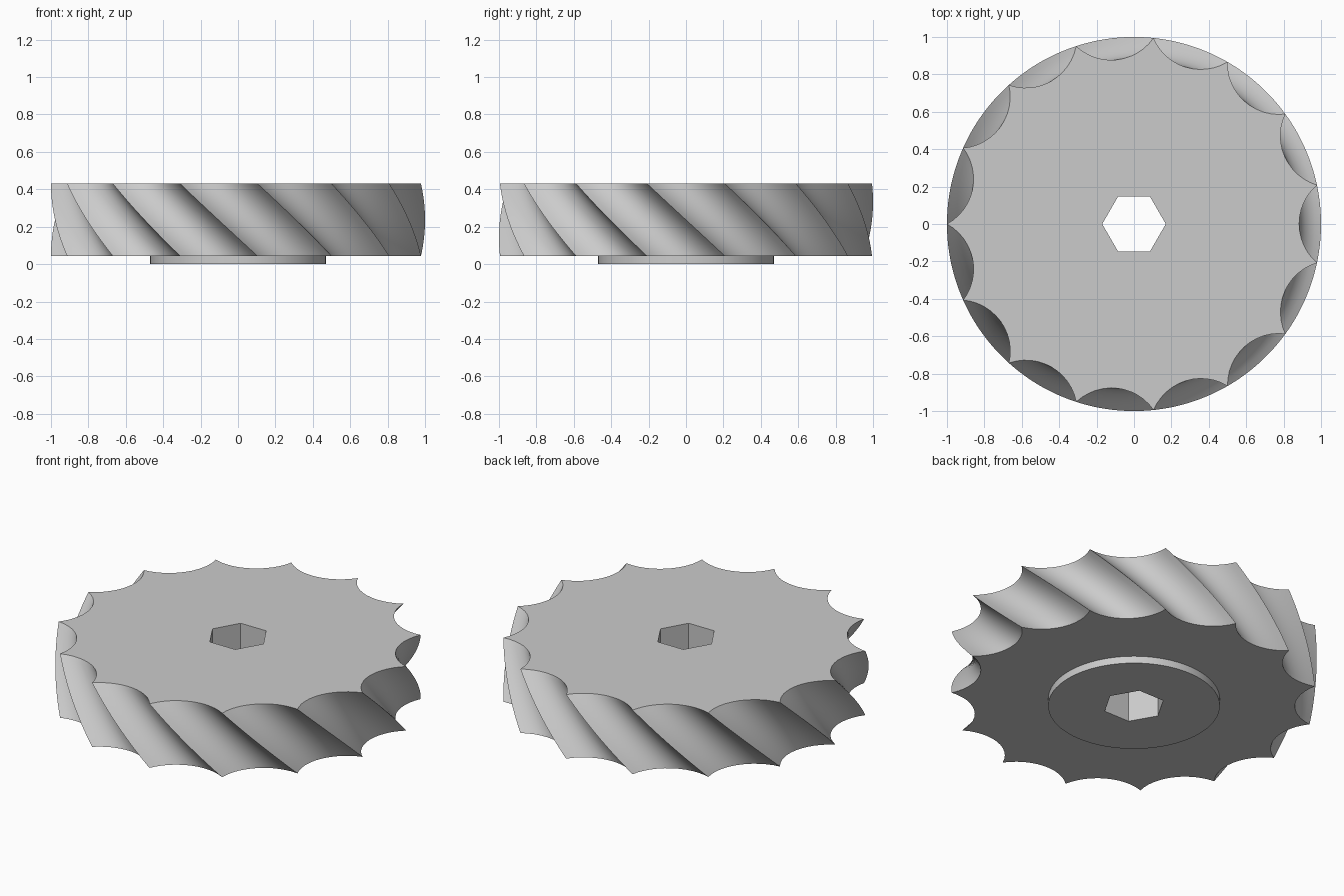
import bpy, bmesh, math

if "Cube" in bpy.data.objects:
    bpy.data.objects.remove(bpy.data.objects["Cube"])

TEETH, STEPS, LAYERS = 15, 12, 20
Z_HUB, Z_TOP = 0.043, 0.43
PITCH = 2 * math.pi / TEETH

grey = bpy.data.materials.new("plain grey")
grey.diffuse_color = (0.6, 0.6, 0.6, 1)
grey.use_nodes = True
grey.node_tree.nodes["Principled BSDF"].inputs["Base Color"].default_value = grey.diffuse_color


def circle(radius, count, z):
    return [(radius * math.cos(2 * math.pi * i / count),
             radius * math.sin(2 * math.pi * i / count), z) for i in range(count)]


def scalloped(z, turn):
    """Ring of round hollows meeting at sharp tips on the unit circle."""
    half, tip, floor = math.sin(PITCH / 2), math.cos(PITCH / 2), 0.883
    depth = tip - floor
    r = (half ** 2 + depth ** 2) / (2 * depth)
    sweep = math.asin(half / r)
    pts = []
    for t in range(TEETH):
        a = t * PITCH + turn
        for s in range(STEPS):
            b = sweep * (2 * s / STEPS - 1)
            x, y = floor + r - r * math.cos(b), r * math.sin(b)
            pts.append((x * math.cos(a) - y * math.sin(a),
                        x * math.sin(a) + y * math.cos(a), z))
    return pts


def add_loop(bm, pts):
    return [bm.verts.new(p) for p in pts]


def bridge(bm, low, high):
    n = len(low)
    for i in range(n):
        j = (i + 1) % n
        bm.faces.new((low[i], low[j], high[j], high[i]))


def cap(bm, outer, inner):
    """Flat face between two closed loops."""
    edges = []
    for loop in (outer, inner):
        for i, v in enumerate(loop):
            w = loop[(i + 1) % len(loop)]
            edges.append(bm.edges.get((v, w)) or bm.edges.new((v, w)))
    bmesh.ops.triangle_fill(bm, edges=edges, use_beauty=True)


def finish(bm, name):
    bmesh.ops.recalc_face_normals(bm, faces=bm.faces)
    bmesh.ops.dissolve_limit(bm, angle_limit=0.0005, verts=[],
                             edges=[e for e in bm.edges if abs(e.calc_face_angle(1)) < 0.0005])
    mesh = bpy.data.meshes.new(name)
    bm.to_mesh(mesh)
    bm.free()
    mesh.materials.append(grey)
    obj = bpy.data.objects.new(name, mesh)
    bpy.context.collection.objects.link(obj)
    bpy.ops.object.select_all(action='DESELECT')
    obj.select_set(True)
    bpy.context.view_layer.objects.active = obj
    bpy.ops.object.shade_smooth_by_angle(angle=math.radians(30))


def build():
    # Wheel and raised hub as one closed solid with a hexagonal bore
    bm = bmesh.new()
    # Twisted scalloped rim: one tooth of turn over the height
    rings = [add_loop(bm, scalloped(Z_HUB + (Z_TOP - Z_HUB) * k / LAYERS,
                                    PITCH * (1 - k / LAYERS)))
             for k in range(LAYERS + 1)]
    for low, high in zip(rings, rings[1:]):
        bridge(bm, low, high)
    # Hub disc
    hub_low = add_loop(bm, circle(0.47, 72, 0))
    hub_high = add_loop(bm, circle(0.47, 72, Z_HUB))
    bridge(bm, hub_low, hub_high)
    # Hexagonal bore
    hex_low = add_loop(bm, circle(0.17, 6, 0))
    hex_high = add_loop(bm, circle(0.17, 6, Z_TOP))
    bridge(bm, hex_low, hex_high)
    # Flat faces
    cap(bm, rings[-1], hex_high)
    cap(bm, rings[0], hub_high)
    cap(bm, hub_low, hex_low)
    finish(bm, "twisted_wheel")


build()
